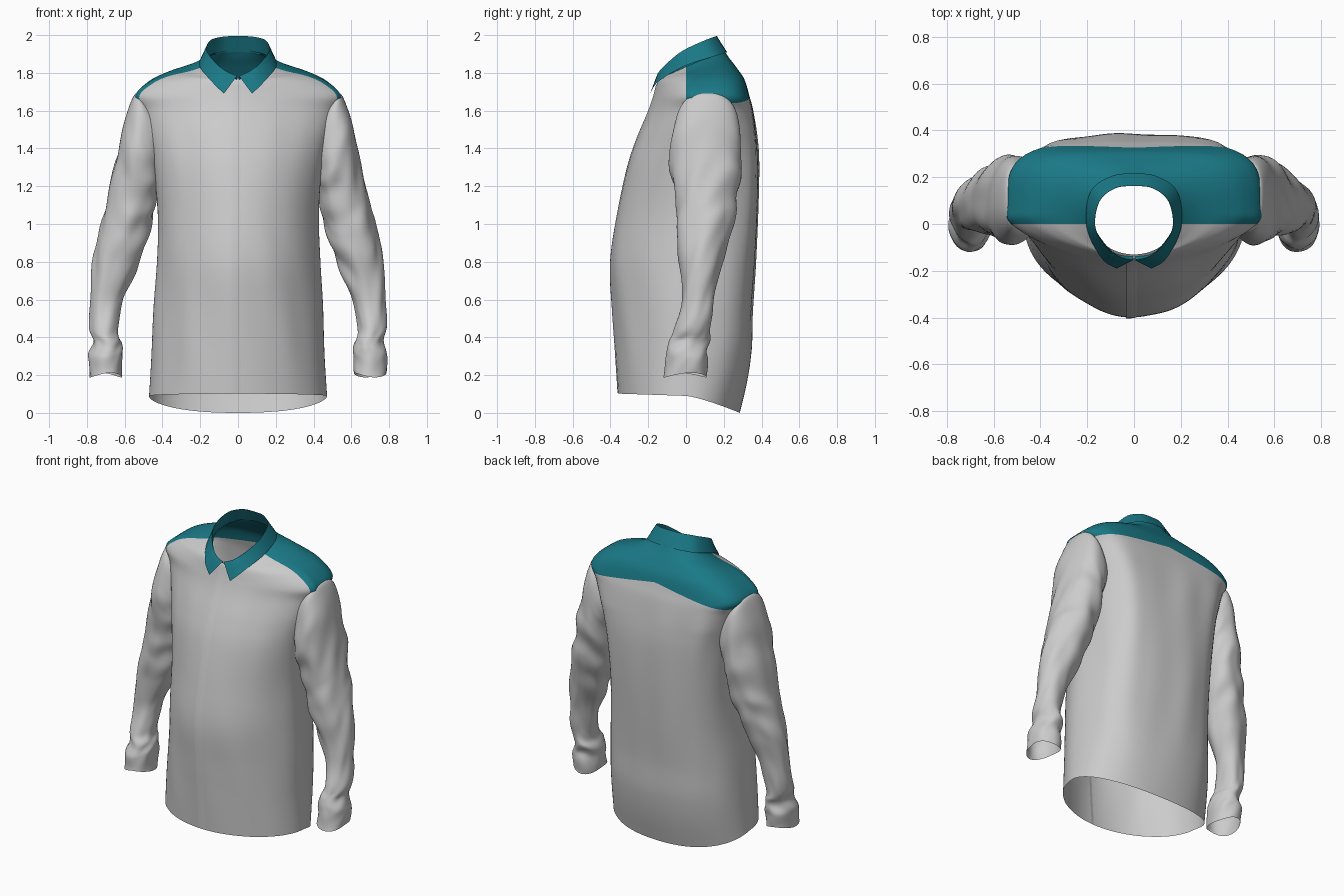
import bpy, bmesh, math
from mathutils import Vector, noise
from mathutils.bvhtree import BVHTree

if "Cube" in bpy.data.objects:
    bpy.data.objects.remove(bpy.data.objects["Cube"])

teal = bpy.data.materials.new("teal_cloth")
teal.diffuse_color = (0.010, 0.19, 0.24, 1)
teal.use_nodes = True
teal.node_tree.nodes["Principled BSDF"].inputs["Base Color"].default_value = teal.diffuse_color


def smooth_rows(rows, per):
    """Catmull-Rom interpolation through rows of parameters."""
    out = []
    for i in range(len(rows) - 1):
        a, b, c, d = (rows[max(i - 1, 0)], rows[i], rows[i + 1], rows[min(i + 2, len(rows) - 1)])
        for k in range(per):
            t = k / per
            out.append([0.5 * (2 * q + (r - p) * t + (2 * p - 5 * q + 4 * r - s) * t * t
                               + (3 * q - p - 3 * r + s) * t ** 3) for p, q, r, s in zip(a, b, c, d)])
    return out + [list(rows[-1])]


def loft(grid, closed):
    bm = bmesh.new()
    vs = [[bm.verts.new(p) for p in row] for row in grid]
    n = len(grid[0])
    for a, b in zip(vs, vs[1:]):
        for j in range(n if closed else n - 1):
            k = (j + 1) % n
            bm.faces.new((a[j], a[k], b[k], b[j]))
    return bm


def make(name, bm, mat=None, sharp=40):
    bmesh.ops.recalc_face_normals(bm, faces=bm.faces)
    me = bpy.data.meshes.new(name)
    bm.to_mesh(me)
    ob = bpy.data.objects.new(name, me)
    bpy.context.collection.objects.link(ob)
    if mat:
        me.materials.append(mat)
    bpy.ops.object.select_all(action='DESELECT')
    ob.select_set(True)
    bpy.context.view_layer.objects.active = ob
    bpy.ops.object.shade_smooth_by_angle(angle=math.radians(sharp))
    return ob


def radius(c, s, n):
    return (abs(c) ** n + abs(s) ** n) ** (-1 / n)


# Torso sections: z, half width, front y, back y, front/back squareness, widest y, tilt
torso = [
    (.09, .472, -.36, .285, 1.9, 2.3, 0, 0), (.30, .46, -.375, .345, 1.85, 2.4, 0, 0),
    (.55, .447, -.39, .355, 1.8, 2.5, 0, 0), (.80, .43, -.40, .37, 1.8, 2.6, 0, 0),
    (1.05, .425, -.365, .38, 1.8, 2.8, 0, 0), (1.30, .445, -.31, .383, 1.85, 3, 0, 0),
    (1.45, .472, -.26, .375, 1.75, 3.2, .01, 0), (1.60, .51, -.197, .355, 1.6, 3.8, .03, 0),
    (1.68, .543, -.17, .335, 1.5, 4.5, .03, 0), (1.75, .475, -.155, .31, 1.5, 4, .04, .05),
    (1.79, .385, -.148, .27, 1.55, 3, .04, .15), (1.82, .27, -.14, .23, 1.8, 2.3, .04, .3),
    (1.85, .19, -.13, .20, 2, 2, .04, .45)]
grid = []
for z, w, yf, yb, nf, nb, yc, tilt in smooth_rows(torso, 7):
    row = []
    for j in range(112):
        a = 2 * math.pi * j / 112
        c, s = math.cos(a), math.sin(a)
        r = radius(c, s, nb if s > 0 else nf)
        # soft drape, strongest on the middle of the body
        f = max(0, min(1, z / .4, (1.69 - z) / .2))
        r *= 1 + .025 * f * noise.noise(Vector((c * 2.5, s * 2.5 + 7, z * 1.6 + c)))
        if s > 0:  # fullness below the shoulder blades
            r += .06 * f * min(1, z / 1.4) * math.exp(-((abs(c) - .62) / .13) ** 2)
        x, y = w * r * c, yc + (yb - yc if s > 0 else yc - yf) * r * s
        zz = z + tilt * (y - yc)
        if z < .3:  # curved hem, longer at the back
            drop = -.09 * (y / .285) ** 1.3 if y > 0 else -.012 * y / .36
            zz += drop * (.3 - z) / .21
        row.append((x, y, max(zz, 0)))
    grid.append(row)
bm = loft(grid, True)
surface = BVHTree.FromBMesh(bm)

# Seam lines of the yoke, cut into the torso
for co, no in (((0, 0, 0), (0, 1, 0)), ((0, 0, 1.715), (.15, 0, 1)), ((0, 0, 1.715), (-.15, 0, 1))):
    bmesh.ops.bisect_plane(bm, geom=bm.verts[:] + bm.edges[:] + bm.faces[:],
                           plane_co=co, plane_no=no, dist=1e-5)


def in_yoke(f):
    p = f.calc_center_median()
    return p.y > 0 and p.z + .15 * abs(p.x) > 1.715


def in_armhole(f):
    p = f.calc_center_median()
    return abs(p.x) > .4 and ((p.y - .12) / .11) ** 2 + ((p.z - 1.49) / .11) ** 2 < 1


yoke = bm.copy()
bmesh.ops.delete(bm, geom=[f for f in bm.faces if in_yoke(f) or in_armhole(f)], context='FACES')
bmesh.ops.delete(yoke, geom=[f for f in yoke.faces if not in_yoke(f)], context='FACES')
make("shirt_body", bm)
make("yoke", yoke, teal)

# Front placket: thin flap on the chest, free along one edge and tucked in along the other
strip = []
for i in range(60):
    z = .105 + 1.63 * i / 59
    strip.append([surface.ray_cast(Vector((x, -1, z)), Vector((0, 1, 0)))[0] + Vector((0, dy, 0))
                  for x, dy in ((-.034, -.005), (0, -.003), (.034, .005))])
make("front_placket", loft(strip, False))

# Sleeve sections: outer x,z, inner x,z, front y, back y, squareness
sleeve = [
    (.50, 1.67, .37, 1.36, -.03, .25, 2.4), (.548, 1.685, .40, 1.31, -.055, .28, 2.5),
    (.604, 1.53, .415, 1.26, -.085, .29, 2.3),
    (.645, 1.34, .425, 1.17, -.075, .285, 2.2), (.69, 1.15, .445, 1.04, -.055, .265, 2.1),
    (.73, 1.0, .48, .91, -.05, .24, 2), (.765, .82, .535, .77, -.035, .195, 2),
    (.78, .62, .605, .60, -.02, .15, 2), (.785, .45, .635, .44, -.06, .13, 2),
    (.768, .375, .615, .37, -.09, .12, 2), (.79, .30, .612, .30, -.11, .115, 2),
    (.785, .20, .615, .20, -.12, .11, 2.2)]
for side, name in ((1, "left_sleeve"), (-1, "right_sleeve")):
    grid = []
    rows = smooth_rows(sleeve, 8)
    for i, (ox, oz, ix, iz, yf, yb, n) in enumerate(rows):
        v = i / (len(rows) - 1)
        f = max(0, min(1, (v - .09) * 5, (1 - v) * 8 + .3))
        row = []
        for j in range(56):
            a = 2 * math.pi * j / 56
            c, s = math.cos(a), math.sin(a)
            r = radius(c, s, n)
            # diagonal cloth folds
            r *= 1 + f * (.12 * noise.noise(Vector((c * 1.3, s * 1.3 + side, v * 13 + s)))
                          + .02 * math.sin(v * 46 + 2.5 * s))
            hem = .012 * math.sin(2 * a + side) * max(0, (v - .9) * 10)  # wavy cuff edge
            row.append((side * ((ox + ix) / 2 + (ox - ix) / 2 * c * r),
                        (yf + yb) / 2 + (yb - yf) / 2 * s * r,
                        (oz + iz) / 2 + (oz - iz) / 2 * c * r + hem))
        grid.append(row)
    make(name, loft(grid, True), sharp=60)

# Collar: outer leaf edge, fold line and neck edge, from front centre to back centre
leaf = [(.075, -.19, 1.69), (.14, -.145, 1.755), (.203, -.01, 1.835),
        (.185, .14, 1.885), (.095, .205, 1.905), (0, .217, 1.91)]
fold = [(.004, -.155, 1.785), (.08, -.13, 1.825), (.16, -.03, 1.915),
        (.148, .09, 1.975), (.08, .15, 1.997), (0, .16, 2.0)]
neck = [(.004, -.135, 1.76), (.1, -.112, 1.77), (.19, .03, 1.838),
        (.163, .135, 1.88), (.09, .19, 1.905), (0, .203, 1.91)]
L, F, N = ([Vector(p) for p in smooth_rows(e, 6)] for e in (leaf, fold, neck))
half = [[l, l.lerp(f, .5), f.lerp(l, .06), f.lerp(n, .06), n.lerp(f, .5), n]
        for l, f, n in zip(L, F, N)]
for side, name in ((1, "collar_left"), (-1, "collar_right")):
    make(name, loft([[(p.x * side, p.y, p.z) for p in row] for row in half], False), teal)
